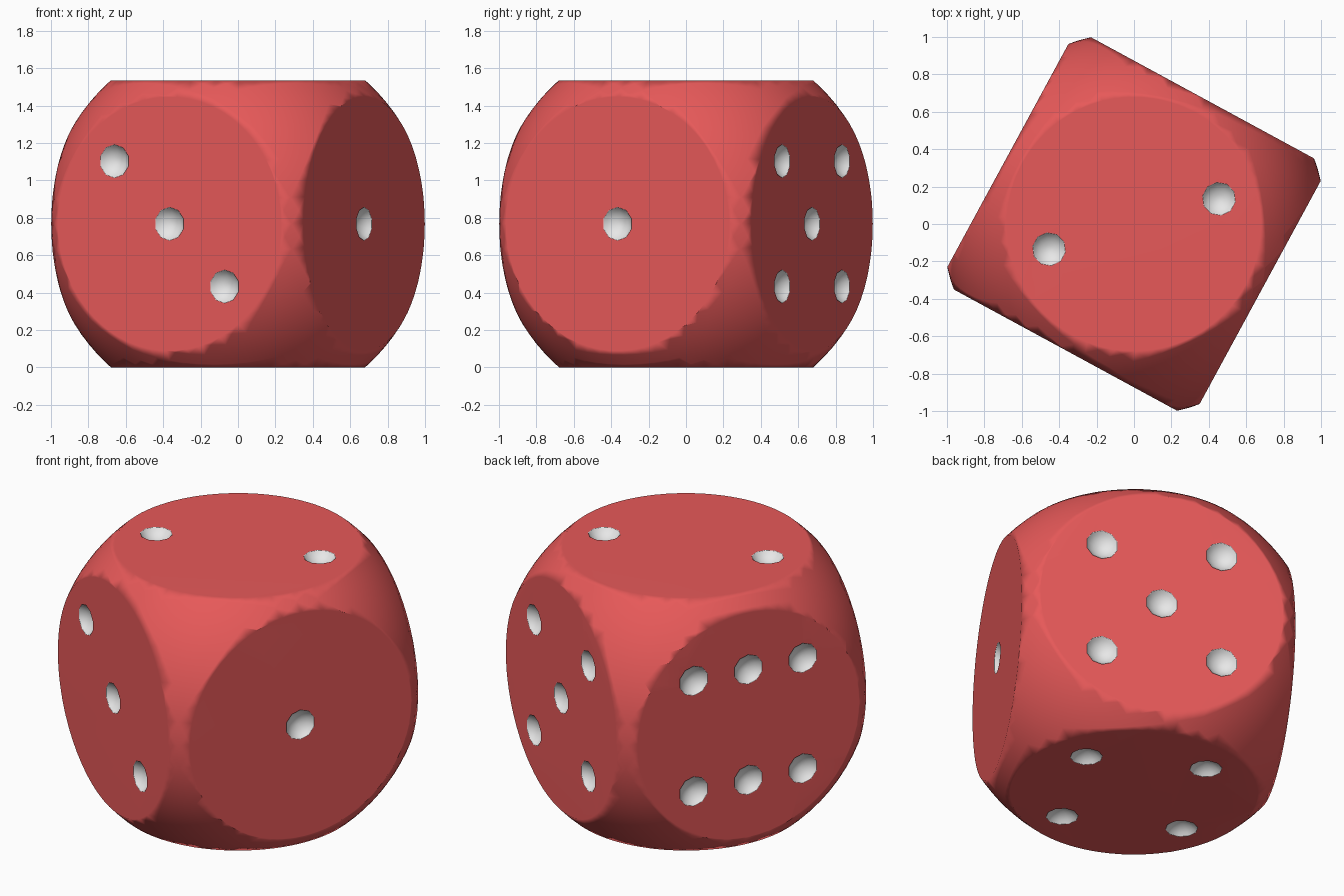
import bpy, bmesh, math
from mathutils import Vector, Matrix

if "Cube" in bpy.data.objects:
    bpy.data.objects.remove(bpy.data.objects["Cube"])

H = 0.7675          # half height of the cube
R = 1.0254          # radius of the sphere that rounds the corners
P = 0.335           # pip spacing
RIM, DEPTH = 0.09, 0.05
TURN = Matrix.Rotation(math.radians(-28.5), 4, 'Z')


def material(name, rgb):
    m = bpy.data.materials.new(name)
    m.diffuse_color = (*rgb, 1)
    m.use_nodes = True
    m.node_tree.nodes["Principled BSDF"].inputs["Base Color"].default_value = m.diffuse_color
    return m


def make_object(name, bm):
    me = bpy.data.meshes.new(name)
    bmesh.ops.recalc_face_normals(bm, faces=bm.faces)
    bm.to_mesh(me)
    bm.free()
    ob = bpy.data.objects.new(name, me)
    bpy.context.collection.objects.link(ob)
    return ob


# Body: a sphere sliced flat on six sides
bm = bmesh.new()
bmesh.ops.create_icosphere(bm, subdivisions=5, radius=R)
for axis in range(3):
    for s in (-1, 1):
        n = Vector((0, 0, 0))
        n[axis] = s
        cut = bmesh.ops.bisect_plane(bm, geom=bm.verts[:] + bm.edges[:] + bm.faces[:],
                                     dist=1e-5, plane_co=n * H, plane_no=n, clear_outer=True)
        rim = [e for e in cut['geom_cut'] if isinstance(e, bmesh.types.BMEdge)]
        bmesh.ops.holes_fill(bm, edges=rim, sides=0)
die = make_object("die_body", bm)

# Pips: (normal, across direction, up direction, layout)
X, Y, Z = Vector((1, 0, 0)), Vector((0, 1, 0)), Vector((0, 0, 1))
square = [(a, b) for a in (-1, 1) for b in (-1, 1)]
faces = [
    (X, Y, Z, [(0, 0)]),
    (Z, X, Y, [(1, 1), (-1, -1)]),
    (-Y, X, Z, [(-1, 1), (0, 0), (1, -1)]),
    (-Z, X, Y, square),
    (Y, X, Z, square + [(0, 0)]),
    (-X, Y, Z, square + [(0, -1), (0, 1)]),
]
ball = (RIM ** 2 + DEPTH ** 2) / (2 * DEPTH)
bm = bmesh.new()
for n, u, v, layout in faces:
    for a, b in layout:
        c = n * (H + ball - DEPTH) + (u * a + v * b) * P
        turn = n.to_track_quat('Z', 'Y').to_matrix().to_4x4()
        bmesh.ops.create_uvsphere(bm, u_segments=10, v_segments=16, radius=ball,
                                  matrix=Matrix.Translation(c) @ turn)
cutter = make_object("pip_cutter", bm)
cutter.hide_render = True

# Hollow out the pips
bpy.context.view_layer.objects.active = die
die.select_set(True)
mod = die.modifiers.new("pips", 'BOOLEAN')
mod.operation, mod.object, mod.solver = 'DIFFERENCE', cutter, 'EXACT'
bpy.ops.object.modifier_apply(modifier=mod.name)
bpy.data.objects.remove(cutter)

# Colours: faces sunk below the cube sides are pips
me = die.data
me.materials.clear()
me.materials.append(material("red", (0.8, 0.1, 0.1)))
me.materials.append(material("light_grey", (0.8, 0.8, 0.8)))
for f in me.polygons:
    c = f.center
    sunk = max(abs(k) for k in c) < H - 1e-3 and c.length < 0.98
    f.material_index = 1 if sunk else 0
    f.use_smooth = True

# Keep the big sides flat, turn the die and stand it on the ground
die.modifiers.new("flat_sides", 'WEIGHTED_NORMAL')
me.transform(Matrix.Translation((0, 0, H)) @ TURN)
